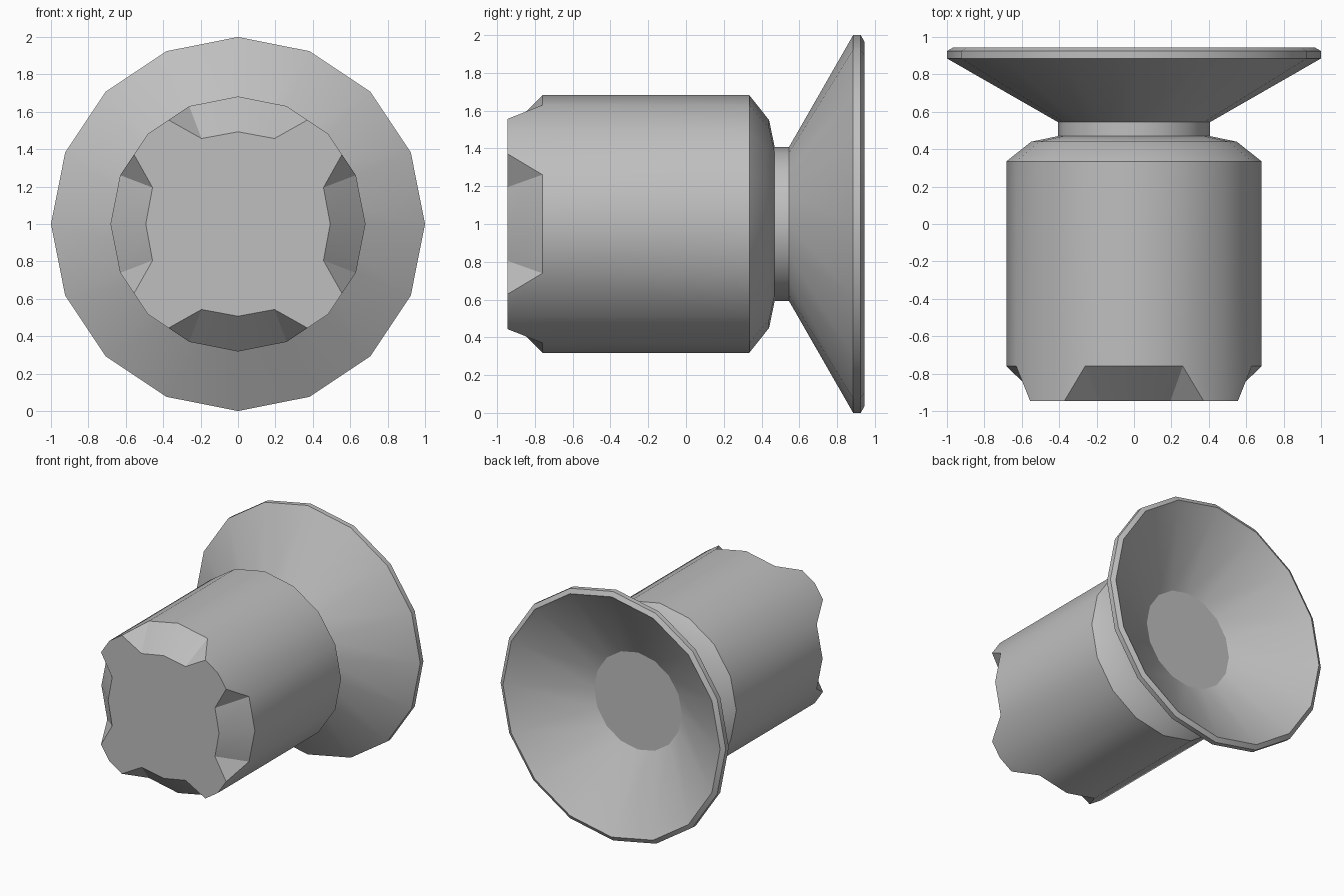
import bpy, bmesh, math
from mathutils import Vector, Matrix

if "Cube" in bpy.data.objects:
    bpy.data.objects.remove(bpy.data.objects["Cube"])

SIDES = 16
CENTRE = Vector((0, 0, 1))

grey = bpy.data.materials.new("plain_grey")
grey.diffuse_color = (0.52, 0.52, 0.52, 1)
grey.use_nodes = True
grey.node_tree.nodes["Principled BSDF"].inputs["Base Color"].default_value = grey.diffuse_color


def ring_point(i, r, y):
    a = 2 * math.pi * i / SIDES
    return CENTRE + Vector((r * math.sin(a), y, r * math.cos(a)))


def ring(bm, r, y):
    return [bm.verts.new(ring_point(i, r, y)) for i in range(SIDES)]


def bridge(bm, a, b):
    for i in range(SIDES):
        j = (i + 1) % SIDES
        bm.faces.new((a[i], a[j], b[j], b[i]))


def lathe(bm, profile, cap_start=True, cap_end=True):
    """Revolve (radius, y) pairs about the y axis."""
    rings = [ring(bm, r, y) for r, y in profile]
    for a, b in zip(rings, rings[1:]):
        bridge(bm, a, b)
    if cap_start:
        bm.faces.new(rings[0])
    if cap_end:
        bm.faces.new(rings[-1])
    return rings


def finish(bm, name):
    bmesh.ops.recalc_face_normals(bm, faces=bm.faces[:])
    mesh = bpy.data.meshes.new(name)
    bm.to_mesh(mesh)
    bm.free()
    mesh.materials.append(grey)
    ob = bpy.data.objects.new(name, mesh)
    bpy.context.collection.objects.link(ob)
    bpy.ops.object.select_all(action='DESELECT')
    ob.select_set(True)
    bpy.context.view_layer.objects.active = ob
    bpy.ops.object.shade_smooth_by_angle(angle=math.radians(30))
    return ob


# Body: chamfered back, four sloped notches around the front face
R, FRONT, NOTCH, BACK = 0.682, -0.945, -0.76, 0.335
bm = bmesh.new()
back = lathe(bm, [(R, BACK), (0.55, 0.44), (0.405, 0.47)], cap_start=False)[0]

shoulder = [bm.verts.new(ring_point(i, R, FRONT if i % 4 == 2 else NOTCH))
            for i in range(SIDES)]
outline = {}
for k in range(4):
    turn = Matrix.Rotation(k * math.pi / 2, 3, 'Y')
    mid = (ring_point(1, R, FRONT) + ring_point(2, R, FRONT)) / 2 - CENTRE
    shape = [(-mid.x, FRONT, mid.z), (-0.195, FRONT, 0.457), (0, FRONT, 0.493),
             (0.195, FRONT, 0.457), tuple(mid)]
    outline[k] = [bm.verts.new(CENTRE + turn @ Vector(p)) for p in shape]

front_loop = []
for k in range(4):
    c = 4 * k
    left, centre, right = shoulder[c - 1], shoulder[c], shoulder[c + 1]
    m0, n0, n1, n2, m1 = outline[k]
    # notch slopes and their end triangles
    bm.faces.new((left, centre, n1, n0))
    bm.faces.new((centre, right, n2, n1))
    bm.faces.new((left, n0, m0))
    bm.faces.new((right, m1, n2))
    # body sides
    bm.faces.new((back[c - 1], back[c], centre, left))
    bm.faces.new((back[c], back[c + 1], right, centre))
    bm.faces.new((back[c + 1], back[c + 2], shoulder[c + 2], m1, right))
    bm.faces.new((back[c - 2], back[c - 1], left, m0, shoulder[c - 2]))
    front_loop += outline[k] + [shoulder[c + 2]]
bm.faces.new(front_loop)
finish(bm, "body")

# Neck
bm = bmesh.new()
lathe(bm, [(0.407, 0.465), (0.407, 0.55)])
finish(bm, "neck")

# Flared hollow cup with a thin rounded lip
bm = bmesh.new()
lathe(bm, [(0.407, 0.545), (1.0, 0.885), (1.0, 0.925), (0.965, 0.945),
           (0.935, 0.925), (0.39, 0.61)])
finish(bm, "suction_cup")
